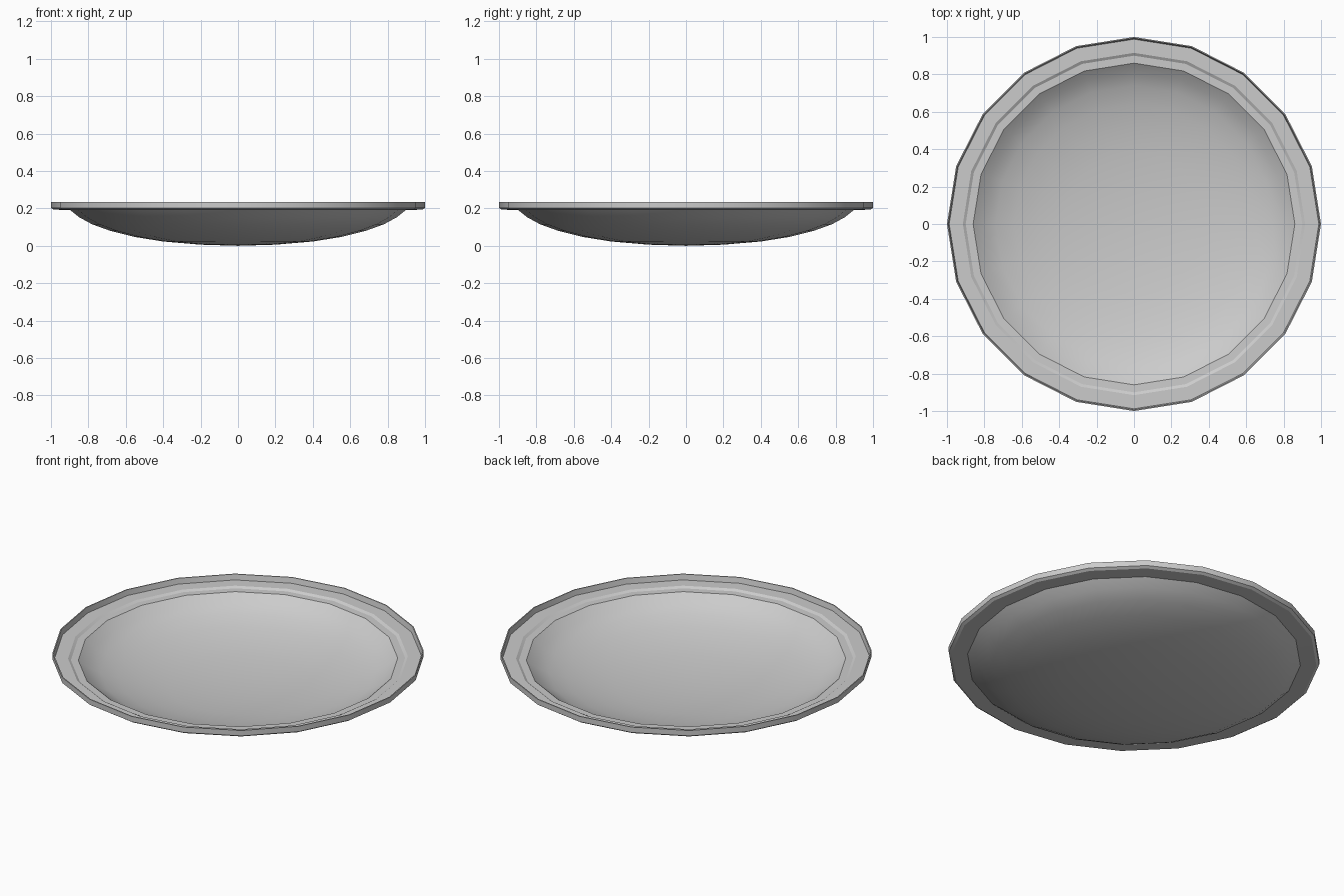
import bpy, bmesh, math

if "Cube" in bpy.data.objects:
    bpy.data.objects.remove(bpy.data.objects["Cube"])

SIDES = 20


def lathe(name, profile):
    """Revolve an (r, z) profile; points with r = 0 become poles."""
    bm = bmesh.new()
    rings = []
    for r, z in profile:
        if r == 0:
            rings.append([bm.verts.new((0, 0, z))])
        else:
            rings.append([bm.verts.new((r * math.cos(i * math.tau / SIDES),
                                        r * math.sin(i * math.tau / SIDES), z))
                          for i in range(SIDES)])
    for a, b in zip(rings, rings[1:]):
        for i in range(SIDES):
            j = (i + 1) % SIDES
            quad = [a[i % len(a)], a[j % len(a)], b[j % len(b)], b[i % len(b)]]
            bm.faces.new(list(dict.fromkeys(quad)))
    bmesh.ops.recalc_face_normals(bm, faces=bm.faces)
    mesh = bpy.data.meshes.new(name)
    bm.to_mesh(mesh)
    bm.free()
    obj = bpy.data.objects.new(name, mesh)
    bpy.context.collection.objects.link(obj)
    bpy.context.view_layer.objects.active = obj
    obj.select_set(True)
    bpy.ops.object.shade_smooth_by_angle(angle=math.radians(28))
    obj.select_set(False)
    return obj


# Outer underside of the bowl, from the bottom out to the flange
underside = [(0, 0), (0.2, 0.006), (0.4, 0.023), (0.55, 0.047), (0.68, 0.079),
             (0.78, 0.115), (0.85, 0.153), (0.898, 0.192)]

# Flange with a thin upright lip, then a small step down to the inner ledge
rim = [(0.985, 0.193), (1.0, 0.203), (1.0, 0.235), (0.994, 0.235),
       (0.988, 0.203), (0.915, 0.203), (0.9, 0.194), (0.86, 0.193)]

# Concave inside of the bowl
inside = [(0.81, 0.153), (0.74, 0.118), (0.64, 0.087), (0.52, 0.06),
          (0.38, 0.04), (0.2, 0.026), (0, 0.02)]

lathe("dish", underside + rim + inside)
